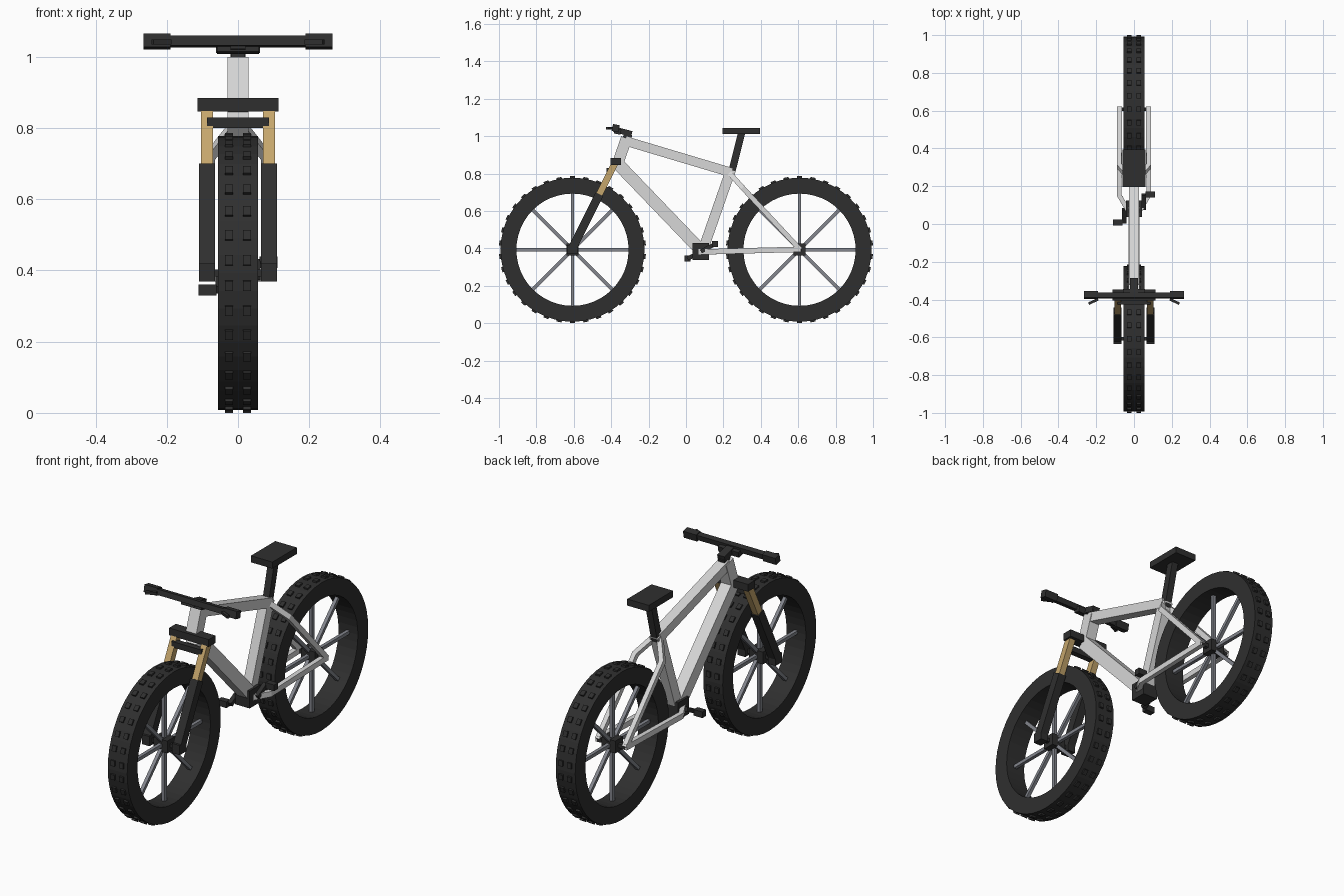
import bpy, bmesh, math
from mathutils import Vector, Matrix

cube = bpy.data.objects.get("Cube")
if cube:
    bpy.data.objects.remove(cube, do_unlink=True)


def material(name, r, g, b):
    m = bpy.data.materials.new(name)
    m.use_nodes = True
    m.diffuse_color = (r, g, b, 1)
    bsdf = m.node_tree.nodes["Principled BSDF"]
    bsdf.inputs["Base Color"].default_value = (r, g, b, 1)
    bsdf.inputs["Roughness"].default_value = 0.7
    return m


FRAME = material("light grey frame", 0.68, 0.68, 0.68)
BLACK = material("black rubber and metal", 0.028, 0.028, 0.028)
GOLD = material("gold stanchion", 0.56, 0.38, 0.15)
STEEL = material("steel spoke", 0.23, 0.24, 0.27)


def finish(name, bm, mat, mirror=False):
    bmesh.ops.recalc_face_normals(bm, faces=bm.faces)
    mesh = bpy.data.meshes.new(name)
    bm.to_mesh(mesh)
    bm.free()
    mesh.materials.append(mat)
    ob = bpy.data.objects.new(name, mesh)
    bpy.context.collection.objects.link(ob)
    if mirror:
        mod = ob.modifiers.new("Mirror", 'MIRROR')
        mod.use_axis[0] = True
        mod.use_clip = False
        mod.use_mirror_merge = False
    return ob


def add_sweep(bm, path, width, depth):
    """Rectangular bar along a path; width lies along x, depth across it."""
    pts = [Vector(p) for p in path]
    rings = []
    for i, p in enumerate(pts):
        t = Vector()
        if i > 0:
            t += (p - pts[i - 1]).normalized()
        if i < len(pts) - 1:
            t += (pts[i + 1] - p).normalized()
        t.normalize()
        side = Vector((1, 0, 0))
        side = (side - t * side.dot(t)).normalized()
        up = t.cross(side)
        rings.append([bm.verts.new(p + side * (a * width / 2) + up * (b * depth / 2))
                      for a, b in ((-1, -1), (1, -1), (1, 1), (-1, 1))])
    for r0, r1 in zip(rings, rings[1:]):
        for k in range(4):
            bm.faces.new((r0[k], r0[(k + 1) % 4], r1[(k + 1) % 4], r1[k]))
    bm.faces.new(rings[0])
    bm.faces.new(rings[-1][::-1])


def bar(name, path, width, depth, mat, mirror=False):
    bm = bmesh.new()
    add_sweep(bm, path, width, depth)
    return finish(name, bm, mat, mirror)


def add_box(bm, center, size, turn=Matrix()):
    mat = Matrix.Translation(center) @ turn @ Matrix.Diagonal((*size, 1))
    bmesh.ops.create_cube(bm, size=1, matrix=mat)


def box(name, center, size, mat, tilt=0, yaw=0, mirror=False):
    bm = bmesh.new()
    turn = Matrix.Rotation(yaw, 4, 'Z') @ Matrix.Rotation(tilt, 4, 'X')
    add_box(bm, center, size, turn)
    return finish(name, bm, mat, mirror)


# Wheels
AXLE_Z, TYRE_R, RIM_R, HALF_W = 0.393, 0.385, 0.300, 0.056


def wheel(prefix, y):
    hub = Vector((0, y, AXLE_Z))
    # tyre: square-section ring
    bm = bmesh.new()
    n = 48
    rings = []
    for i in range(n):
        a = 2 * math.pi * i / n
        d = Vector((0, math.cos(a), math.sin(a)))
        rings.append([bm.verts.new(hub + d * r + Vector((x, 0, 0))) for r, x in
                      ((RIM_R, -HALF_W), (TYRE_R, -HALF_W), (TYRE_R, HALF_W), (RIM_R, HALF_W))])
    for i in range(n):
        r0, r1 = rings[i], rings[(i + 1) % n]
        for k in range(4):
            bm.faces.new((r0[k], r0[(k + 1) % 4], r1[(k + 1) % 4], r1[k]))
    tyre = finish(prefix + "_tyre", bm, BLACK)
    # two rows of tread blocks
    bm = bmesh.new()
    for i in range(34):
        turn = Matrix.Rotation(2 * math.pi * i / 34, 4, 'X')
        for x in (-0.025, 0.025):
            add_box(bm, hub + turn @ Vector((x, 0, TYRE_R)), (0.023, 0.028, 0.016), turn)
    finish(prefix + "_tread_blocks", bm, BLACK)
    # spokes
    bm = bmesh.new()
    for i in range(8):
        a = math.pi * i / 4
        d = Vector((0, math.cos(a), math.sin(a)))
        add_sweep(bm, (hub + d * 0.02, hub + d * (RIM_R + 0.01)), 0.018, 0.018)
    finish(prefix + "_spokes", bm, STEEL)
    box(prefix + "_hub", hub, (0.08, 0.064, 0.064), BLACK)
    box(prefix + "_axle", hub, (0.16, 0.02, 0.02), BLACK)


wheel("front", -0.607)
wheel("rear", 0.607)

# Frame tubes
bar("head_tube", ((0, -0.318, 0.99), (0, -0.368, 0.845)), 0.06, 0.06, FRAME)
bar("top_tube", ((0, -0.325, 0.975), (0, 0.245, 0.805)), 0.053, 0.05, FRAME)
bar("down_tube", ((0, -0.362, 0.85), (0, 0.075, 0.395)), 0.06, 0.066, FRAME)
bar("seat_tube", ((0, 0.24, 0.82), (0, 0.09, 0.39)), 0.05, 0.054, FRAME)
bar("seat_stay", ((0.015, 0.235, 0.80), (0.077, 0.305, 0.722), (0.077, 0.612, 0.392)),
    0.025, 0.027, FRAME, mirror=True)
bar("chain_stay", ((0.03, 0.07, 0.383), (0.077, 0.15, 0.383), (0.077, 0.615, 0.395)),
    0.025, 0.029, FRAME, mirror=True)

# Saddle
bar("seat_post", ((0, 0.24, 0.79), (0, 0.298, 1.02)), 0.036, 0.038, BLACK)
box("seat", (0, 0.295, 1.028), (0.124, 0.2, 0.034), BLACK)

# Fork
bar("fork_stanchion", ((0.087, -0.378, 0.86), (0.087, -0.475, 0.665)),
    0.034, 0.036, GOLD, mirror=True)
bar("fork_lower_leg", ((0.087, -0.463, 0.69), (0.087, -0.615, 0.385)),
    0.044, 0.046, BLACK, mirror=True)
box("fork_dropout", (0.087, -0.608, 0.394), (0.044, 0.055, 0.05), BLACK, mirror=True)
box("fork_crown", (0, -0.376, 0.865), (0.228, 0.056, 0.038), BLACK)
box("fork_lower_brace", (0, -0.41, 0.815), (0.174, 0.03, 0.03), BLACK)

# Stem, handlebar, grips and brake levers
bar("steerer", ((0, -0.32, 0.975), (0, -0.309, 1.012)), 0.038, 0.045, BLACK)
bar("stem", ((0, -0.29, 1.012), (0, -0.385, 1.037)), 0.042, 0.03, BLACK)
box("bar_clamp", (0, -0.365, 1.026), (0.118, 0.035, 0.03), BLACK, tilt=-0.2)
box("handlebar", (0, -0.378, 1.043), (0.50, 0.028, 0.028), BLACK, tilt=-0.2)
box("grip", (0.228, -0.376, 1.043), (0.076, 0.036, 0.038), BLACK, tilt=-0.2, mirror=True)
box("brake_lever", (0.215, -0.41, 1.042), (0.055, 0.014, 0.014), BLACK, yaw=-0.45, mirror=True)

# Cranks and pedals
box("bottom_bracket", (0, 0.08, 0.383), (0.084, 0.088, 0.09), BLACK)
for side, name, py, pz in ((1, "left", 0.155, 0.423), (-1, "right", 0.008, 0.345)):
    x = 0.052 * side
    bar(name + "_crank_arm", ((x, 0.08, 0.383), (x, py, pz)), 0.022, 0.022, BLACK)
    box(name + "_pedal", (0.086 * side, py, pz), (0.05, 0.032, 0.032), BLACK)
